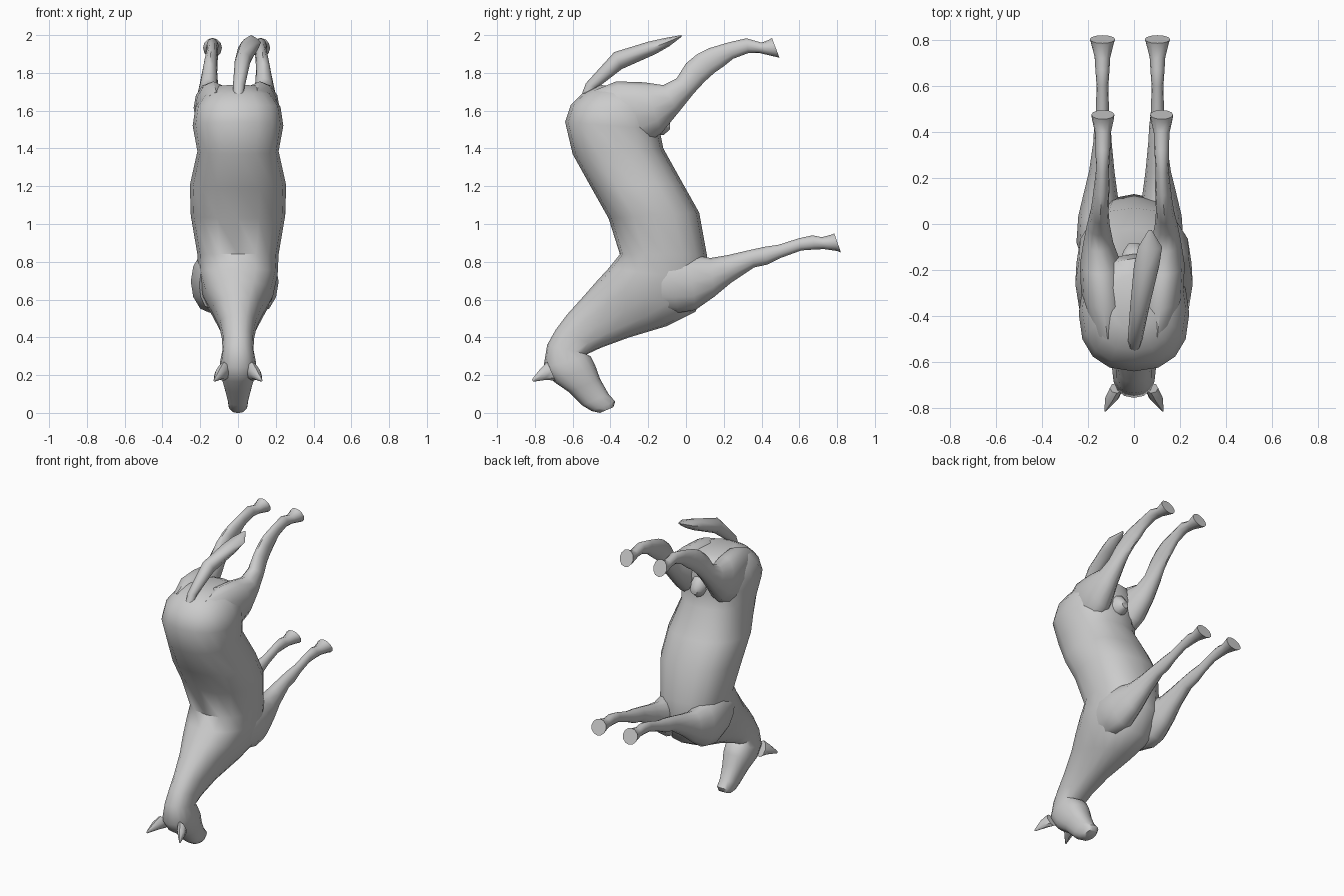
import bpy, bmesh, math
from mathutils import Vector

coat = bpy.data.materials.new("grey coat")
coat.diffuse_color = (0.6, 0.6, 0.6, 1)


def loft(name, rows, sides=14, power=0.85, mirror=False, shift=0.0):
    """Skin rings; each row is y,z of one edge, y,z of the other, centre x, half width."""
    bm = bmesh.new()
    rings = []
    for y0, z0, y1, z1, cx, w in rows:
        a, b = Vector((0, y0, z0)), Vector((0, y1, z1))
        mid, half = (a + b) / 2, (a - b) / 2
        ring = []
        for i in range(sides):
            t = 2 * math.pi * i / sides
            c, s = math.cos(t), math.sin(t)
            c = math.copysign(abs(c) ** power, c)
            s = math.copysign(abs(s) ** power, s)
            p = mid + half * c
            p.x = (cx + w * s) * (-1 if mirror else 1) + shift
            ring.append(bm.verts.new(p))
        rings.append(ring)
    for r, q in zip(rings, rings[1:]):
        for i in range(sides):
            j = (i + 1) % sides
            bm.faces.new((r[i], r[j], q[j], q[i]))
    bm.faces.new(rings[0])
    bm.faces.new(rings[-1])
    bmesh.ops.recalc_face_normals(bm, faces=bm.faces)
    me = bpy.data.meshes.new(name)
    bm.to_mesh(me)
    bm.free()
    me.materials.append(coat)
    ob = bpy.data.objects.new(name, me)
    bpy.context.collection.objects.link(ob)
    bpy.ops.object.select_all(action='DESELECT')
    ob.select_set(True)
    bpy.context.view_layer.objects.active = ob
    bpy.ops.object.shade_smooth_by_angle(angle=math.radians(50))
    return ob


# Trunk, neck and head, from rump to muzzle
loft("body", [
    (-.46, 1.735, -.22, 1.73, 0, .10),
    (-.55, 1.69, -.15, 1.70, 0, .175),
    (-.61, 1.63, -.13, 1.61, 0, .225),
    (-.64, 1.54, -.14, 1.50, 0, .24),
    (-.60, 1.37, -.12, 1.40, 0, .215),
    (-.50, 1.19, -.02, 1.22, 0, .255),
    (-.41, 1.03, .07, 1.06, 0, .25),
    (-.35, .84, .11, .84, 0, .215),
    (-.41, .765, .13, .70, 0, .21),
    (-.47, .70, .05, .535, 0, .185),
    (-.54, .62, -.10, .46, 0, .14),
    (-.63, .52, -.30, .40, 0, .10),
    (-.69, .44, -.45, .345, 0, .085),
    (-.735, .36, -.525, .31, 0, .082),
    (-.755, .24, -.505, .30, 0, .095),
    (-.70, .165, -.48, .25, 0, .095),
    (-.62, .11, -.455, .18, 0, .075),
    (-.55, .04, -.41, .10, 0, .055),
    (-.50, .01, -.375, .06, 0, .05),
    (-.455, .0, -.385, .03, 0, .035)], sides=16)

for side, mirror, shift in (("right", False, -.02), ("left", True, -.015)):
    # Front leg with shoulder and hoof
    loft(side + "_front_leg", [
        (-.28, .80, -.16, .55, .13, .06),
        (-.12, .86, -.04, .53, .135, .10),
        (.02, .84, .05, .545, .135, .092),
        (.13, .82, .15, .615, .13, .072),
        (.22, .835, .24, .69, .125, .055),
        (.35, .865, .36, .77, .122, .04),
        (.42, .88, .43, .785, .122, .036),
        (.49, .89, .50, .82, .122, .028),
        (.60, .925, .61, .86, .122, .026),
        (.67, .94, .68, .865, .122, .031),
        (.72, .93, .73, .867, .122, .034),
        (.775, .945, .80, .857, .122, .05),
        (.785, .95, .82, .85, .122, .055)], 12, 1, mirror, shift)
    # Hind leg with thigh, hock and hoof
    loft(side + "_hind_leg", [
        (-.50, 1.70, -.34, 1.40, .11, .07),
        (-.37, 1.755, -.22, 1.42, .125, .10),
        (-.22, 1.75, -.13, 1.48, .14, .09),
        (-.12, 1.735, -.04, 1.59, .15, .065),
        (-.05, 1.77, .04, 1.69, .15, .05),
        (0, 1.85, .10, 1.755, .145, .04),
        (.06, 1.90, .15, 1.80, .14, .036),
        (.12, 1.93, .20, 1.835, .135, .034),
        (.22, 1.96, .25, 1.875, .132, .028),
        (.32, 1.983, .33, 1.905, .13, .032),
        (.40, 1.96, .39, 1.905, .13, .034),
        (.44, 1.975, .475, 1.885, .13, .048),
        (.455, 1.985, .495, 1.88, .13, .05)], 12, 1, mirror, shift + .01)
    # Ear
    loft(side + "_ear", [
        (-.735, .27, -.69, .17, .075, .03),
        (-.77, .235, -.74, .175, .095, .03),
        (-.815, .178, -.81, .165, .125, .004)], 8, 1, mirror)

# Tail
loft("tail", [
    (-.57, 1.64, -.50, 1.68, 0, .022),
    (-.53, 1.745, -.47, 1.72, .005, .032),
    (-.38, 1.91, -.34, 1.82, .025, .042),
    (-.2, 1.965, -.16, 1.90, .055, .055),
    (-.11, 1.985, -.09, 1.94, .07, .052),
    (-.025, 2.0, -.025, 1.99, .07, .006)], 8, 1)

# Small bulge on the belly between the hind legs
loft("groin", [
    (-.22, 1.66, -.22, 1.48, 0, .07),
    (-.12, 1.60, -.12, 1.47, 0, .05),
    (-.085, 1.55, -.085, 1.50, 0, .025)], 10, 1)
